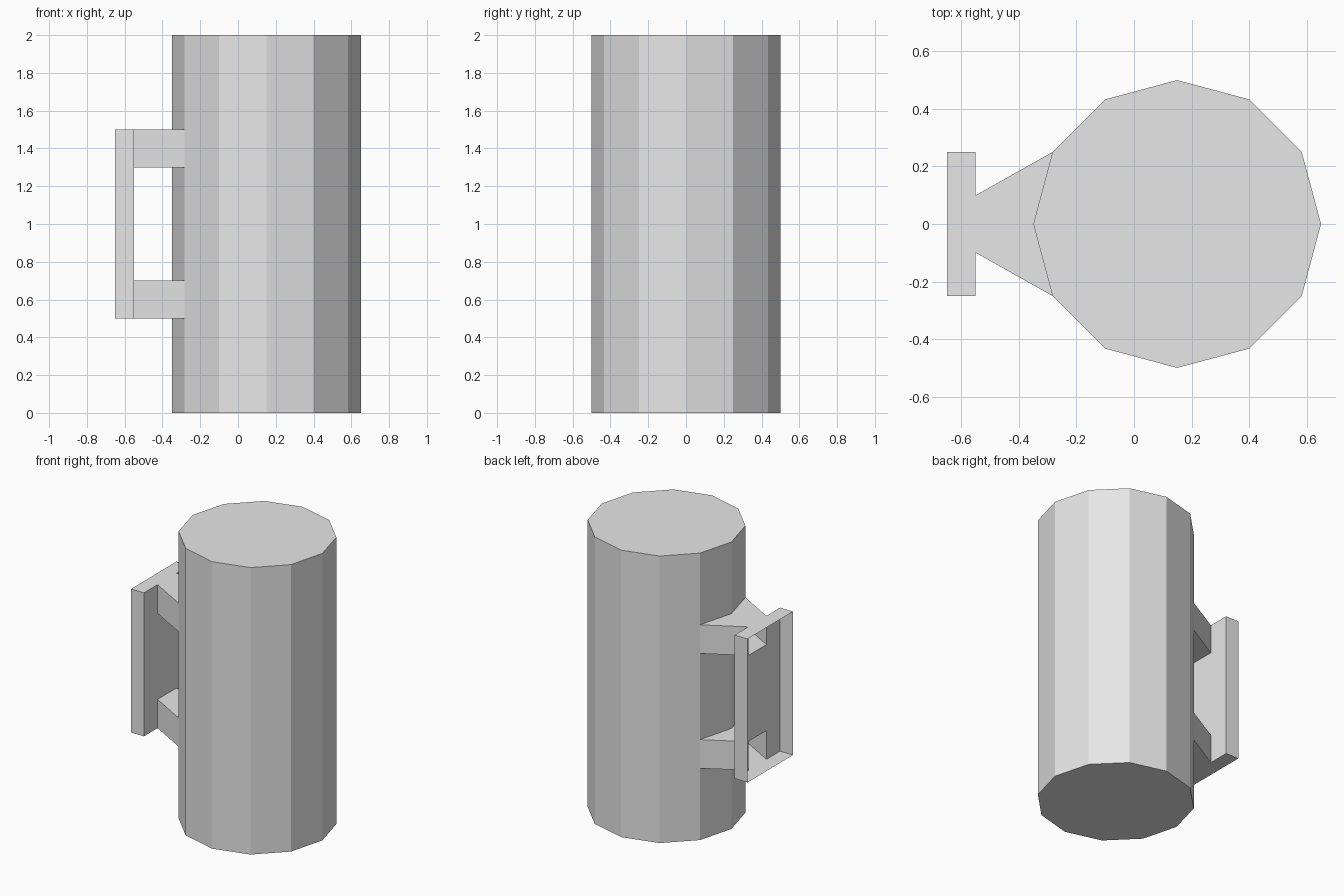
import bpy, bmesh, math

cube = bpy.data.objects.get("Cube")
if cube:
    bpy.data.objects.remove(cube, do_unlink=True)

GREY = (0.8, 0.8, 0.8, 1)
mat = bpy.data.materials.new("plain_grey")
mat.use_nodes = True
mat.diffuse_color = GREY
mat.node_tree.nodes["Principled BSDF"].inputs["Base Color"].default_value = GREY


def finish(bm, name):
    mesh = bpy.data.meshes.new(name)
    bm.to_mesh(mesh)
    bm.free()
    mesh.materials.append(mat)
    obj = bpy.data.objects.new(name, mesh)
    bpy.context.collection.objects.link(obj)
    return obj


def quad(bm, *points):
    return bm.faces.new([bm.verts.new(p) for p in points])


# Twelve-sided mug body, solid at both ends
RADIUS, CENTRE = 0.5, 0.15
bm = bmesh.new()
ring = [(CENTRE + RADIUS * math.cos(math.tau * i / 12),
         RADIUS * math.sin(math.tau * i / 12)) for i in range(12)]
base = bm.faces.new([bm.verts.new((x, y, 0)) for x, y in ring])
top = bmesh.ops.extrude_face_region(bm, geom=[base])["geom"]
bmesh.ops.translate(bm, vec=(0, 0, 2),
                    verts=[v for v in top if isinstance(v, bmesh.types.BMVert)])
bmesh.ops.recalc_face_normals(bm, faces=bm.faces)
finish(bm, "body")

# Handle grip: a shallow channel, open on the outside
OUT, INN, HALF, NECK = -0.65, -0.55, 0.25, 0.1
LOW, HIGH, ARM = 0.5, 1.5, 0.2
bm = bmesh.new()
for y, s in ((-HALF, 1), (HALF, -1)):
    quad(bm, *[(OUT, y, LOW), (INN, y, LOW), (INN, y, HIGH), (OUT, y, HIGH)][::s])
for z, s in ((HIGH, 1), (LOW, -1)):
    quad(bm, *[(OUT, -HALF, z), (INN, -HALF, z), (INN, HALF, z), (OUT, HALF, z)][::s])

# Inner wall of the grip, left open where the arms join
ys = (-HALF, -NECK, NECK, HALF)
zs = (LOW, LOW + ARM, HIGH - ARM, HIGH)
for i in range(3):
    for j in range(3):
        if i == 1 and j != 1:
            continue
        y0, y1, z0, z1 = ys[i], ys[i + 1], zs[j], zs[j + 1]
        quad(bm, (INN, y0, z0), (INN, y1, z0), (INN, y1, z1), (INN, y0, z1))
bmesh.ops.remove_doubles(bm, verts=bm.verts, dist=0.0001)
finish(bm, "handle_grip")

# Two hollow arms flaring from the grip to three corners of the body
outline = [(INN, -NECK), ring[7], ring[6], ring[5], (INN, NECK)]
for name, z0 in (("lower_handle_arm", LOW), ("upper_handle_arm", HIGH - ARM)):
    z1 = z0 + ARM
    bm = bmesh.new()
    quad(bm, *[(x, y, z1) for x, y in outline])
    quad(bm, *[(x, y, z0) for x, y in reversed(outline)])
    for (ax, ay), (bx, by) in (outline[:2], outline[3:]):
        quad(bm, (ax, ay, z0), (bx, by, z0), (bx, by, z1), (ax, ay, z1))
    bmesh.ops.remove_doubles(bm, verts=bm.verts, dist=0.0001)
    finish(bm, name)
